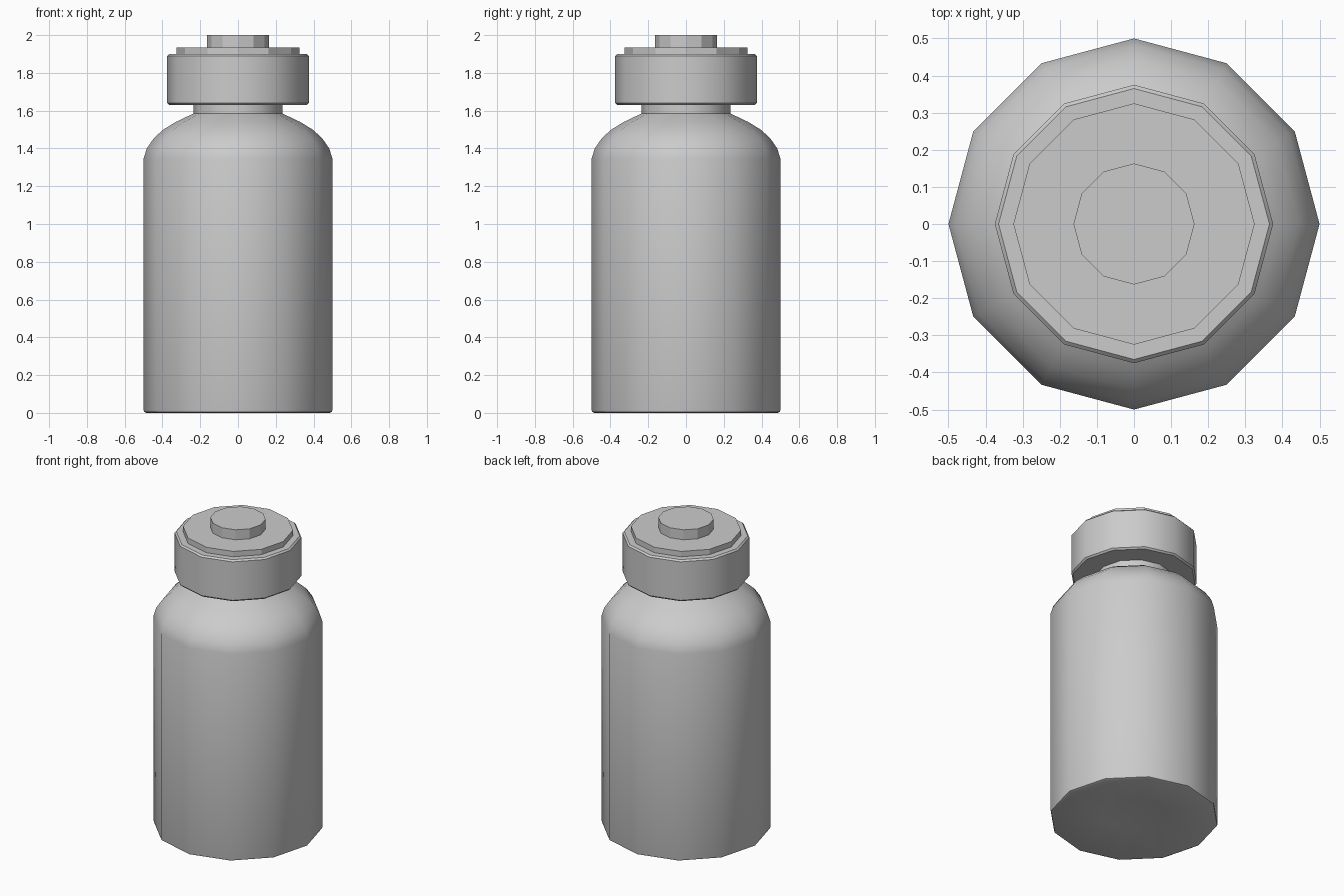
import bpy, bmesh
from math import pi, radians, sin, cos

if "Cube" in bpy.data.objects:
    bpy.data.objects.remove(bpy.data.objects["Cube"])

SIDES = 12


def lathe(name, profile, angle=40):
    """Spin an (r, z) profile, listed bottom to top, and close both ends."""
    bm = bmesh.new()
    rings = [[bm.verts.new((r * cos(2 * pi * i / SIDES), r * sin(2 * pi * i / SIDES), z))
              for i in range(SIDES)] for r, z in profile]
    for a, b in zip(rings, rings[1:]):
        for i in range(SIDES):
            j = (i + 1) % SIDES
            bm.faces.new((a[i], a[j], b[j], b[i]))
    bm.faces.new(rings[0][::-1])
    bm.faces.new(rings[-1])
    mesh = bpy.data.meshes.new(name)
    bm.to_mesh(mesh)
    bm.free()
    obj = bpy.data.objects.new(name, mesh)
    bpy.context.collection.objects.link(obj)
    bpy.ops.object.select_all(action='DESELECT')
    obj.select_set(True)
    bpy.context.view_layer.objects.active = obj
    bpy.ops.object.shade_smooth_by_angle(angle=radians(angle))
    return obj


# Bottle body with shallow concave base, rounded shoulder and neck
lathe("bottle", [(0.19, 0.03), (0.485, 0.0), (0.497, 0.005), (0.5, 0.015),
                 (0.5, 1.345), (0.483, 1.40), (0.445, 1.455), (0.395, 1.50),
                 (0.33, 1.54), (0.235, 1.585), (0.235, 1.65)])

# Screw cap with slightly softened rims
lathe("cap", [(0.22, 1.63), (0.365, 1.63), (0.375, 1.64), (0.375, 1.89),
              (0.365, 1.90), (0.30, 1.90)])

# Raised disc and button on the cap
lathe("cap_disc", [(0.325, 1.895), (0.325, 1.935)], 25)
lathe("cap_button", [(0.163, 1.93), (0.163, 2.0)], 25)
